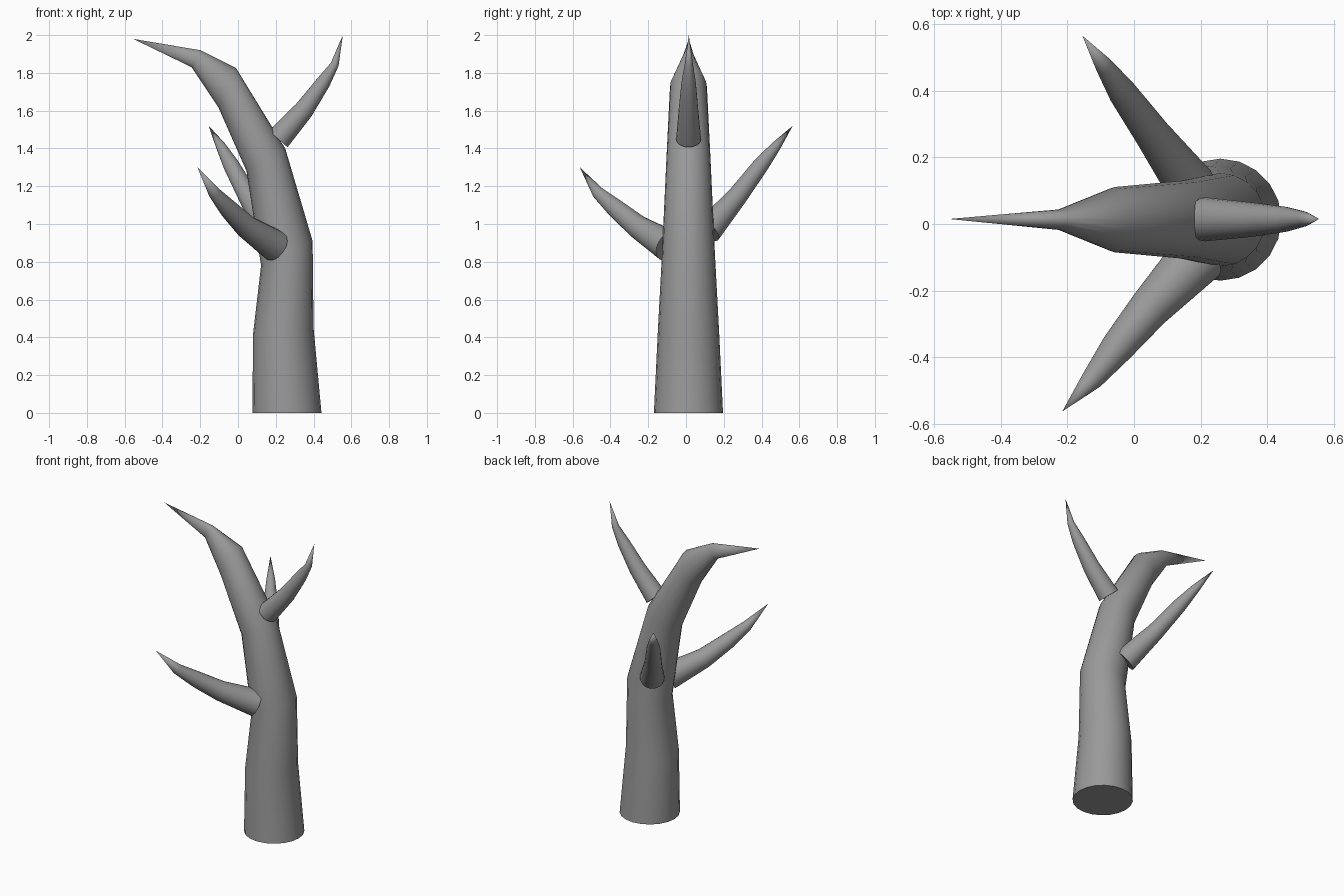
import bpy, bmesh, math
from mathutils import Vector

if "Cube" in bpy.data.objects:
    bpy.data.objects.remove(bpy.data.objects["Cube"])

SIDES = 20
YC = 0.013

bark = bpy.data.materials.new("grey_bark")
bark.diffuse_color = (0.32, 0.32, 0.32, 1)
bark.use_nodes = True
bark.node_tree.nodes["Principled BSDF"].inputs["Base Color"].default_value = bark.diffuse_color


def loft(name, rings, tip):
    """Skin elliptical rings (centre, half axis u, half axis v) up to a pointed tip."""
    bm = bmesh.new()
    loops = []
    for c, u, v in rings:
        angles = [2 * math.pi * i / SIDES for i in range(SIDES)]
        loops.append([bm.verts.new(c + u * math.cos(a) + v * math.sin(a)) for a in angles])
    point = bm.verts.new(tip)
    bm.faces.new(loops[0])
    for i in range(SIDES):
        j = (i + 1) % SIDES
        for low, high in zip(loops, loops[1:]):
            bm.faces.new((low[i], low[j], high[j], high[i]))
        bm.faces.new((loops[-1][i], loops[-1][j], point))
    bmesh.ops.recalc_face_normals(bm, faces=bm.faces)
    mesh = bpy.data.meshes.new(name)
    bm.to_mesh(mesh)
    bm.free()
    mesh.materials.append(bark)
    ob = bpy.data.objects.new(name, mesh)
    bpy.context.collection.objects.link(ob)
    bpy.ops.object.select_all(action='DESELECT')
    ob.select_set(True)
    bpy.context.view_layer.objects.active = ob
    bpy.ops.object.shade_smooth_by_angle(angle=math.radians(50))


def branch(name, path, tip):
    """Round tapering branch; path holds (x, y, z, radius)."""
    pts = [Vector(p[:3]) for p in path] + [Vector(tip)]
    rings = []
    for i, p in enumerate(path):
        t = (pts[i + 1] - pts[max(i - 1, 0)]).normalized()
        u = t.cross(Vector((0, 0, 1))).normalized()
        rings.append((pts[i], u * p[3], t.cross(u) * p[3]))
    loft(name, rings, tip)


# Trunk: left x, left z, right x, right z, half depth of each tilted ring
trunk = [
    (0.076, 0.0, 0.442, 0.0, 0.183),
    (0.08, 0.42, 0.40, 0.45, 0.162),
    (0.122, 0.78, 0.395, 0.91, 0.14),
    (0.045, 1.28, 0.25, 1.40, 0.117),
    (-0.105, 1.62, -0.01, 1.825, 0.098),
    (-0.245, 1.83, -0.20, 1.92, 0.031),
]
rings = []
for xl, zl, xr, zr, depth in trunk:
    a, b = Vector((xl, YC, zl)), Vector((xr, YC, zr))
    rings.append(((a + b) / 2, (b - a) / 2, Vector((0, depth, 0))))
loft("trunk", rings, (-0.555, 0.015, 1.98))

# Three side branches
branch("right_branch", [(0.213, 0.014, 1.45, 0.066), (0.35, 0.013, 1.605, 0.052),
                        (0.452, 0.014, 1.75, 0.038), (0.512, 0.015, 1.845, 0.022)],
       (0.555, 0.015, 2.0))
branch("front_branch", [(0.195, -0.095, 0.885, 0.085), (0.045, -0.255, 0.985, 0.062),
                        (-0.05, -0.37, 1.08, 0.05), (-0.125, -0.465, 1.165, 0.033)],
       (-0.215, -0.562, 1.30))
branch("back_branch", [(0.17, 0.115, 0.965, 0.075), (0.055, 0.27, 1.145, 0.054),
                       (-0.035, 0.395, 1.31, 0.043), (-0.09, 0.475, 1.41, 0.027)],
       (-0.155, 0.565, 1.52))
